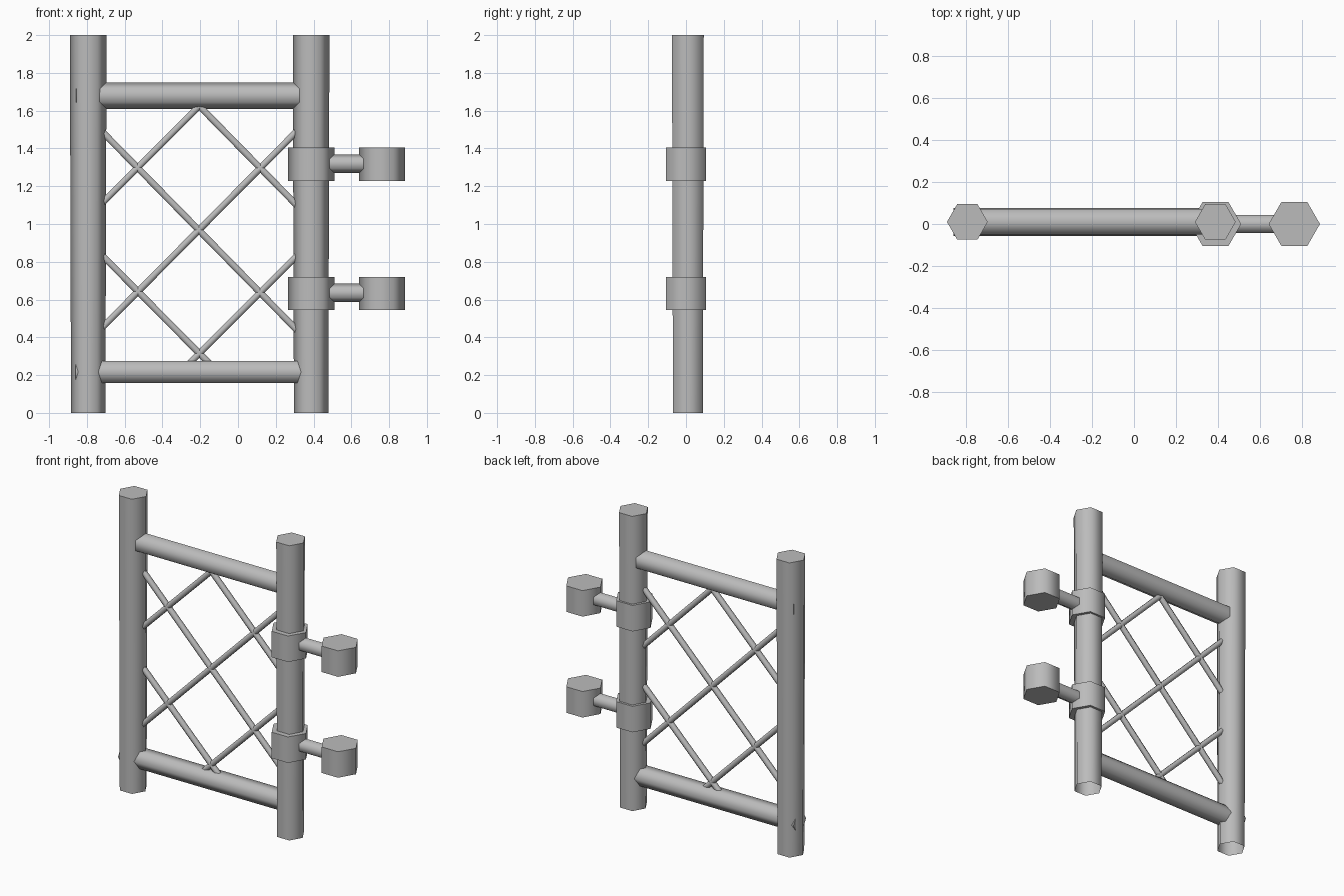
import bpy, bmesh
from math import radians, cos, sin, tau
from mathutils import Vector

cube = bpy.data.objects.get("Cube")
if cube:
    bpy.data.objects.remove(cube, do_unlink=True)

grey = bpy.data.materials.new("plain grey")
grey.use_nodes = True
colour = (0.5, 0.5, 0.5, 1)
grey.diffuse_color = colour
grey.node_tree.nodes["Principled BSDF"].inputs["Base Color"].default_value = colour

X, Y, Z = Vector((1, 0, 0)), Vector((0, 1, 0)), Vector((0, 0, 1))
MID_Y = 0.01


def hex_bar(name, start, end, corner, r0, r1=None, start_cap=True):
    """Six-sided bar from start to end, with one corner pointing along `corner`."""
    start, end = Vector(start), Vector(end)
    side = (end - start).normalized().cross(corner)
    bm = bmesh.new()
    rings = []
    for centre, r in ((start, r0), (end, r1 or r0)):
        rings.append([bm.verts.new(centre + r * (cos(tau * i / 6) * corner + sin(tau * i / 6) * side))
                      for i in range(6)])
    low, high = rings
    for i in range(6):
        j = (i + 1) % 6
        bm.faces.new((low[i], low[j], high[j], high[i]))
    bm.faces.new(high)
    if start_cap:
        bm.faces.new(low[::-1])
    mesh = bpy.data.meshes.new(name)
    bm.to_mesh(mesh)
    bm.free()
    mesh.materials.append(grey)
    obj = bpy.data.objects.new(name, mesh)
    bpy.context.collection.objects.link(obj)
    bpy.ops.object.select_all(action='DESELECT')
    obj.select_set(True)
    bpy.context.view_layer.objects.active = obj
    bpy.ops.object.shade_smooth_by_angle(angle=radians(70))
    return obj


# Upright posts, slightly wider at the top and open underneath
for name, x in (("right_post", -0.793), ("left_post", 0.387)):
    hex_bar(name, (x, MID_Y, 0), (x, MID_Y, 2), X, 0.091, 0.097, start_cap=False)

# Cross rails
hex_bar("top_rail", (-0.857, MID_Y, 1.68), (0.44, MID_Y, 1.68), Z, 0.07)
hex_bar("bottom_rail", (-0.86, MID_Y, 0.217), (0.44, MID_Y, 0.217), Y, 0.067)

# Lattice rods
rods = [
    ((-0.73, 1.50), (0.33, 0.42)), ((-0.73, 0.44), (0.33, 1.51)),
    ((-0.73, 0.845), (-0.15, 0.26)), ((0.33, 0.85), (-0.26, 0.26)),
    ((-0.73, 1.10), (-0.20, 1.63)), ((0.33, 1.08), (-0.21, 1.63)),
]
for i, ((x0, z0), (x1, z1)) in enumerate(rods):
    hex_bar(f"lattice_rod_{i + 1}", (x0, MID_Y, z0), (x1, MID_Y, z1), Y, 0.02)

# Hinges: collar around the post, short arm and outer block
for name, z in (("upper", 1.316), ("lower", 0.632)):
    down, up = z - 0.088, z + 0.088
    hex_bar(name + "_hinge_collar", (0.388, 0, down), (0.388, 0, up), X, 0.122)
    hex_bar(name + "_hinge_arm", (0.44, 0, z + 0.003), (0.70, 0, z + 0.003), Z, 0.049)
    hex_bar(name + "_hinge_block", (0.763, 0, down), (0.763, 0, up), X, 0.122)
